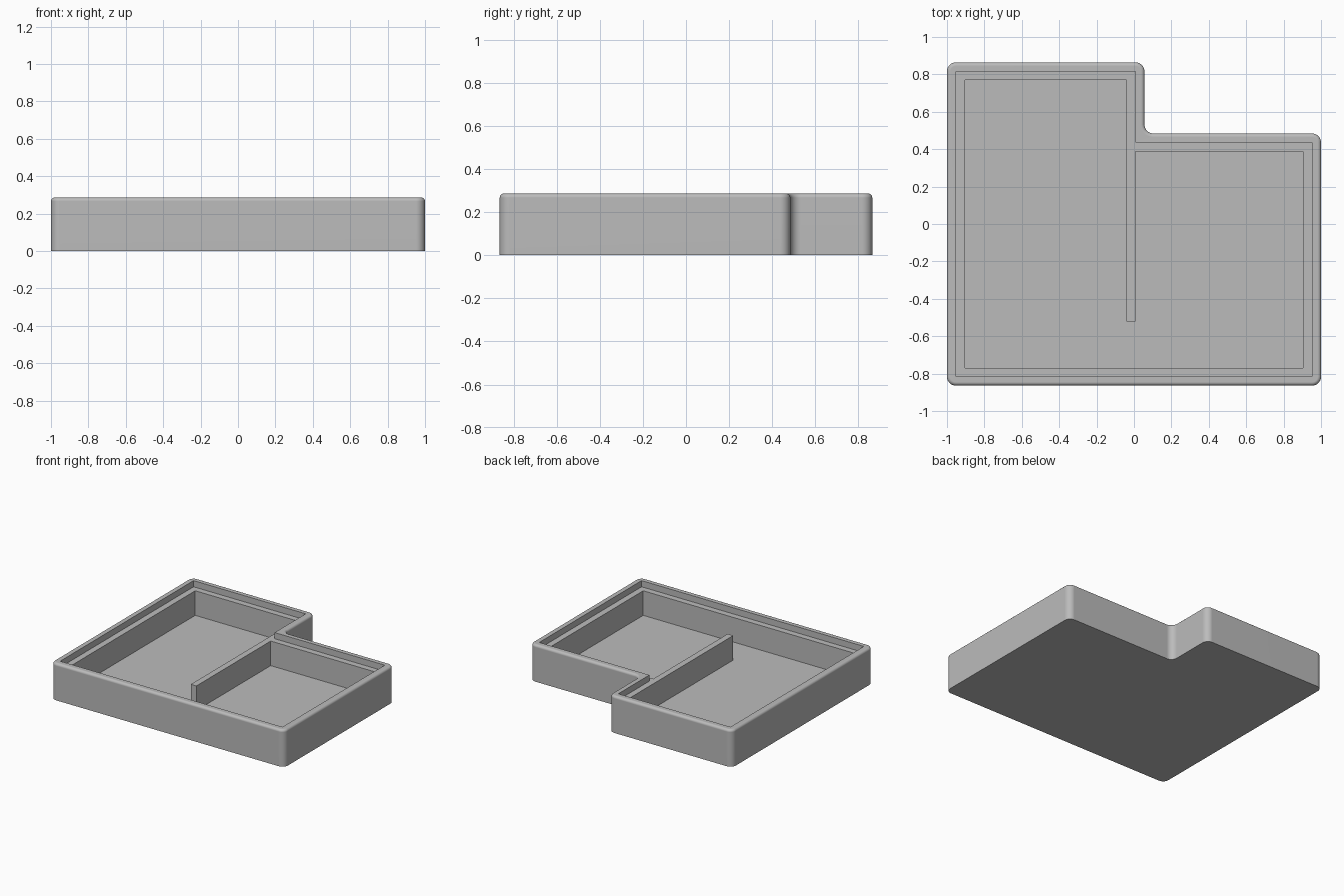
import bpy, bmesh

cube = bpy.data.objects.get("Cube")
if cube:
    bpy.data.objects.remove(cube, do_unlink=True)

U = 1 / 21                       # wall step
HX, HY, TOP = 1.0, 0.864, 6 * U  # half width, half depth, height
NX, NY = 0.056, 0.484            # inner corner of the back notch

grey = bpy.data.materials.new("mid grey")
grey.use_nodes = True
colour = (0.5, 0.5, 0.5, 1)
grey.diffuse_color = colour
grey.node_tree.nodes["Principled BSDF"].inputs["Base Color"].default_value = colour


def outline(inset):
    """L-shaped plan, moved inwards by inset."""
    x, y, nx, ny = HX - inset, HY - inset, NX - inset, NY - inset
    return [(-x, -y), (x, -y), (x, ny), (nx, ny), (nx, y), (-x, y)]


def prism(name, points, z0, z1, corner=0, rim=0):
    """Extrude a plan, rounding its upright corners and its top rim."""
    bm = bmesh.new()
    base = bm.faces.new([bm.verts.new((x, y, z0)) for x, y in points])
    ext = bmesh.ops.extrude_face_region(bm, geom=[base])["geom"]
    for v in ext:
        if isinstance(v, bmesh.types.BMVert):
            v.co.z = z1
    bmesh.ops.recalc_face_normals(bm, faces=bm.faces)
    if corner:
        edges = [e for e in bm.edges if abs(e.verts[0].co.z - e.verts[1].co.z) > 1e-4]
        bmesh.ops.bevel(bm, geom=edges, offset=corner, segments=8, profile=0.5, affect='EDGES')
    if rim:
        edges = [e for e in bm.edges if all(v.co.z > z1 - 1e-4 for v in e.verts)]
        bmesh.ops.bevel(bm, geom=edges, offset=rim, segments=5, profile=0.5, affect='EDGES')
    mesh = bpy.data.meshes.new(name)
    bm.to_mesh(mesh)
    bm.free()
    mesh.materials.append(grey)
    obj = bpy.data.objects.new(name, mesh)
    bpy.context.collection.objects.link(obj)
    return obj


# Tray body
tray = prism("tray", outline(0), 0, TOP, corner=U, rim=U * 0.4)

# Lid recess, leaving a ledge all the way round
recess = prism("lid_recess_cutter", outline(U), 5 * U, TOP + U)

# Compartments, leaving a divider that stops short of the front wall
x, y = HX - 2 * U, HY - 2 * U
right, left, back, end = NX - U, NX - 2 * U, NY - 2 * U, -0.522
plan = [(-x, -y), (x, -y), (x, back), (right, back),
        (right, end), (left, end), (left, y), (-x, y)]
hollow = prism("compartment_cutter", plan, U, TOP + 2 * U)

bpy.ops.object.select_all(action='DESELECT')
tray.select_set(True)
bpy.context.view_layer.objects.active = tray
for cutter in (recess, hollow):
    cut = tray.modifiers.new("cut", 'BOOLEAN')
    cut.operation, cut.solver, cut.object = 'DIFFERENCE', 'EXACT', cutter
    bpy.ops.object.modifier_apply(modifier=cut.name)
    bpy.data.objects.remove(cutter, do_unlink=True)

bpy.ops.object.shade_smooth_by_angle(angle=0.6)
normals = tray.modifiers.new("even shading", 'WEIGHTED_NORMAL')
normals.keep_sharp = True
